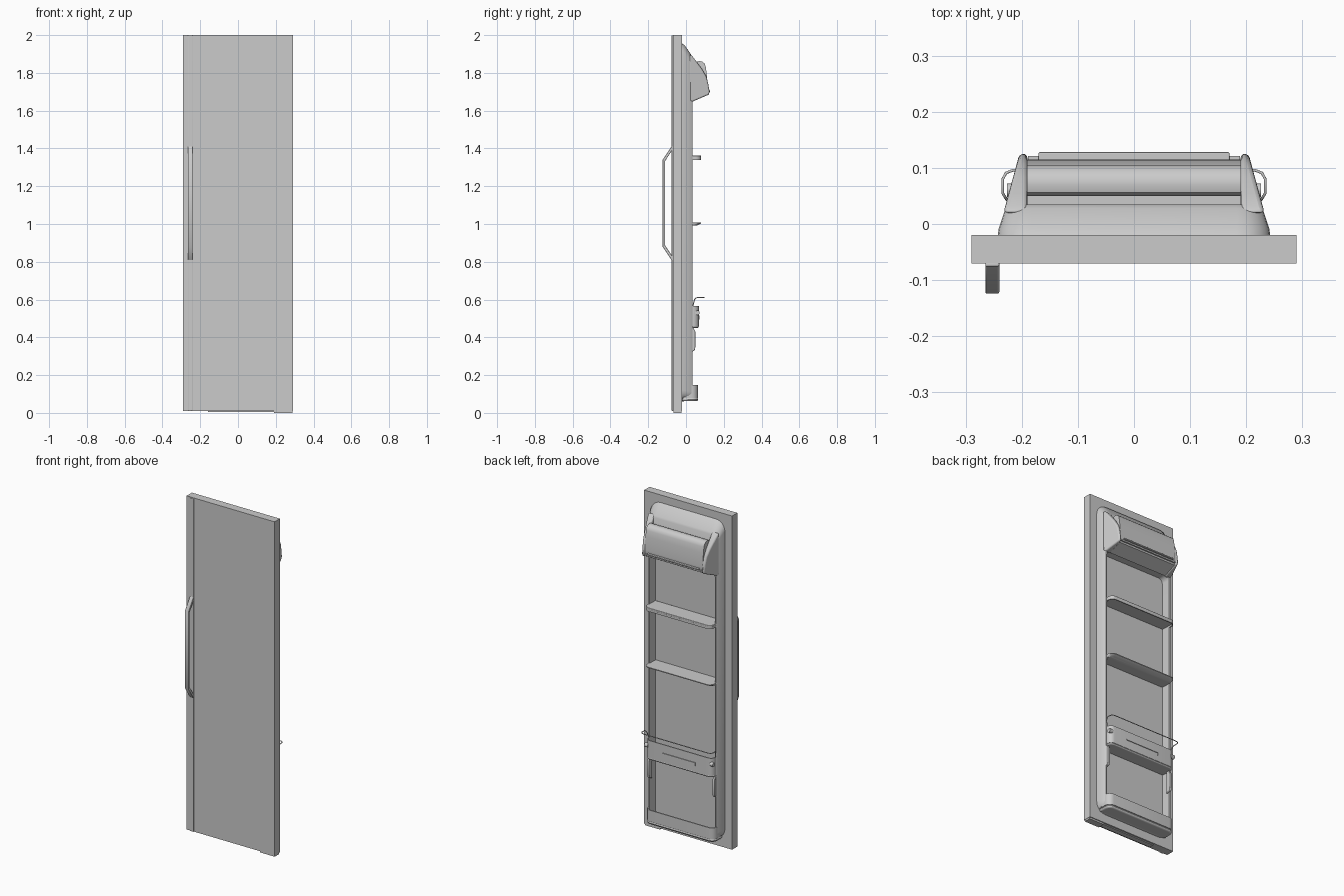
import bpy, bmesh, math

cube = bpy.data.objects.get("Cube")
if cube:
    bpy.data.objects.remove(cube, do_unlink=True)

grey = bpy.data.materials.new("light grey")
grey.use_nodes = True
grey.diffuse_color = (0.6, 0.6, 0.6, 1)
grey.node_tree.nodes["Principled BSDF"].inputs["Base Color"].default_value = (0.6, 0.6, 0.6, 1)


def finish(name, bm, bevel=0, smooth=True):
    bmesh.ops.recalc_face_normals(bm, faces=bm.faces)
    mesh = bpy.data.meshes.new(name)
    bm.to_mesh(mesh)
    bm.free()
    mesh.materials.append(grey)
    ob = bpy.data.objects.new(name, mesh)
    bpy.context.collection.objects.link(ob)
    if bevel:
        mod = ob.modifiers.new("soft_edges", "BEVEL")
        mod.width, mod.segments, mod.limit_method = bevel, 3, "ANGLE"
        mod.angle_limit = math.radians(40)
    if smooth:
        bpy.ops.object.select_all(action="DESELECT")
        ob.select_set(True)
        bpy.context.view_layer.objects.active = ob
        bpy.ops.object.shade_smooth_by_angle(angle=math.radians(35))
    return ob


def loft(name, loops, caps=True, closed=False, bevel=0):
    """Join matching loops of points with quads."""
    bm = bmesh.new()
    rings = [[bm.verts.new(p) for p in loop] for loop in loops]
    pairs = list(zip(rings, rings[1:]))
    if closed:
        pairs.append((rings[-1], rings[0]))
    for a, b in pairs:
        for i in range(len(a)):
            j = (i + 1) % len(a)
            bm.faces.new((a[i], a[j], b[j], b[i]))
    if caps and not closed:
        bm.faces.new(rings[0])
        bm.faces.new(rings[-1])
    return finish(name, bm, bevel)


def prism_x(name, profile, x0, x1, bevel=0):
    return loft(name, [[(x, y, z) for y, z in profile] for x in (x0, x1)], bevel=bevel)


def prism_z(name, outline, z0, z1, bevel=0):
    return loft(name, [[(x, y, z) for x, y in outline] for z in (z0, z1)], bevel=bevel)


def box(name, x0, x1, y0, y1, z0, z1, bevel=0):
    return prism_x(name, [(y0, z0), (y1, z0), (y1, z1), (y0, z1)], x0, x1, bevel)


def arc(cx, cy, r, start, steps=6):
    return [(cx + r * math.cos(math.radians(start + 90 * i / steps)),
             cy + r * math.sin(math.radians(start + 90 * i / steps)))
            for i in range(steps + 1)]


def rounded_loop(half, z0, z1, r, y):
    pts = (arc(half - r, z1 - r, r, 0) + arc(r - half, z1 - r, r, 90)
           + arc(r - half, z0 + r, r, 180) + arc(half - r, z0 + r, r, 270))
    return [(x, y, z) for x, z in pts]


def u_path(half, y0, y1, r):
    """Outline with two rounded corners facing the back."""
    return [(half, y0)] + arc(half - r, y1 - r, r, 0) + arc(r - half, y1 - r, r, 90) + [(-half, y0)]


def tray(name, half, y0, y1, z0, z1, r, t, floor):
    outer = u_path(half, y0, y1, r)
    inner = u_path(half - t, y0, y1 - t, r - t)
    prism_z(name + "_wall", outer + inner[::-1], z0, z1)
    prism_z(name + "_floor", outer, z0 - floor, z0 + 0.002, bevel=floor * 0.8)


# Door slab, front trim strip and bottom hinge plates
box("door_slab", -0.29, 0.29, -0.07, -0.02, 0.01, 2.0)
box("front_trim_strip", -0.265, -0.24, -0.076, -0.068, 0.01, 1.998, bevel=0.003)
box("bottom_plate", -0.16, 0.28, -0.06, -0.03, 0.005, 0.012)
box("bottom_hinge", 0.19, 0.288, -0.065, -0.025, 0.0, 0.012)

# Front handle
handle = [(-0.07, 0.80), (-0.124, 0.88), (-0.124, 1.34), (-0.07, 1.42),
          (-0.07, 1.395), (-0.111, 1.333), (-0.111, 0.887), (-0.07, 0.825)]
prism_x("handle", handle, -0.265, -0.24, bevel=0.003)

# Raised liner frame on the back
loft("liner_frame", [
    rounded_loop(0.243, 0.06, 1.955, 0.06, -0.021),
    rounded_loop(0.241, 0.062, 1.948, 0.058, -0.008),
    rounded_loop(0.229, 0.066, 1.895, 0.045, 0.028),
    rounded_loop(0.224, 0.070, 1.885, 0.042, 0.035),
    rounded_loop(0.216, 0.080, 1.660, 0.030, 0.035),
    rounded_loop(0.214, 0.082, 1.658, 0.028, -0.021)], closed=True)

# Upper compartment: tapered cheeks, curved lid and lid lip
cheek = [(0.02, 1.65), (0.02, 1.90), (0.033, 1.89), (0.055, 1.86), (0.085, 1.82),
         (0.108, 1.78), (0.118, 1.74), (0.125, 1.70), (0.121, 1.685), (0.035, 1.648)]
for side, label in ((1, "left"), (-1, "right")):
    inner = [(side * 0.19, y, z) for y, z in cheek]
    outer = [(side * (0.238 - 0.27 * y), y, z) for y, z in cheek]
    loft(label + "_compartment_cheek", [inner, outer], bevel=0.008)
lid = ([(0.03, 1.65), (0.03, 1.815), (0.05, 1.815), (0.05, 1.85), (0.056, 1.859)]
       + [(0.07, 1.863), (0.086, 1.86), (0.098, 1.85), (0.104, 1.835), (0.109, 1.80)]
       + [(0.113, 1.76), (0.115, 1.72), (0.115, 1.695), (0.108, 1.682)])
prism_x("compartment_lid", lid, -0.191, 0.191)
box("lid_edge", -0.189, 0.189, 0.105, 0.121, 1.690, 1.698)
box("lid_lip", -0.17, 0.17, 0.11, 0.128, 1.700, 1.708, bevel=0.002)

# Two shelves, the upper one with a turned-down edge
upper = u_path(0.222, -0.02, 0.08, 0.03)
prism_z("upper_shelf", upper, 1.350, 1.362, bevel=0.003)
prism_z("upper_shelf_edge", upper + u_path(0.216, -0.02, 0.074, 0.024)[::-1], 1.34, 1.352)
wedge = u_path(0.222, -0.02, 0.08, 0.03)
under = u_path(0.218, -0.02, 0.06, 0.026)
loft("lower_shelf", [[(x, y, 0.993) for x, y in under],
                     [(x, y, 1.003) for x, y in wedge],
                     [(x, y, 1.008) for x, y in wedge]])

# Middle basket with its slot ledge and pivots
tray("basket", 0.222, -0.02, 0.068, 0.46, 0.565, 0.03, 0.006, 0.01)
box("basket_slot", -0.11, 0.11, 0.066, 0.072, 0.510, 0.515)
box("basket_slot_end", -0.11, -0.106, 0.066, 0.072, 0.495, 0.512)

# Side guides below the basket
guide = [(0.02, 0.32), (0.046, 0.33), (0.05, 0.35), (0.05, 0.43), (0.04, 0.45), (0.02, 0.46)]
for side, label in ((1, "left"), (-1, "right")):
    prism_x(label + "_guide", guide, side * 0.208, side * 0.223, bevel=0.003)
    prism_x(label + "_basket_pivot", [(0.06 + dy * 0.2, 0.53 + dz * 0.2) for dy, dz in
            arc(0, 0, 0.06, 0) + arc(0, 0, 0.06, 90) + arc(0, 0, 0.06, 180) + arc(0, 0, 0.06, 270)],
            side * 0.205, side * 0.226)

# Bottom bin
tray("bottom_bin", 0.228, -0.02, 0.064, 0.08, 0.148, 0.035, 0.007, 0.018)

# Bent wire retainer over the basket
half = [(0.218, 0.035, 0.56), (0.228, 0.045, 0.60), (0.234, 0.055, 0.61),
        (0.234, 0.08, 0.61), (0.228, 0.091, 0.61), (0.215, 0.096, 0.61)]
path = half + [(-x, y, z) for x, y, z in reversed(half)]
curve = bpy.data.curves.new("wire_retainer", "CURVE")
curve.dimensions = "3D"
curve.bevel_depth, curve.bevel_resolution, curve.use_fill_caps = 0.0025, 2, True
spline = curve.splines.new("POLY")
spline.points.add(len(path) - 1)
for point, co in zip(spline.points, path):
    point.co = (*co, 1)
curve.materials.append(grey)
bpy.context.collection.objects.link(bpy.data.objects.new("wire_retainer", curve))
